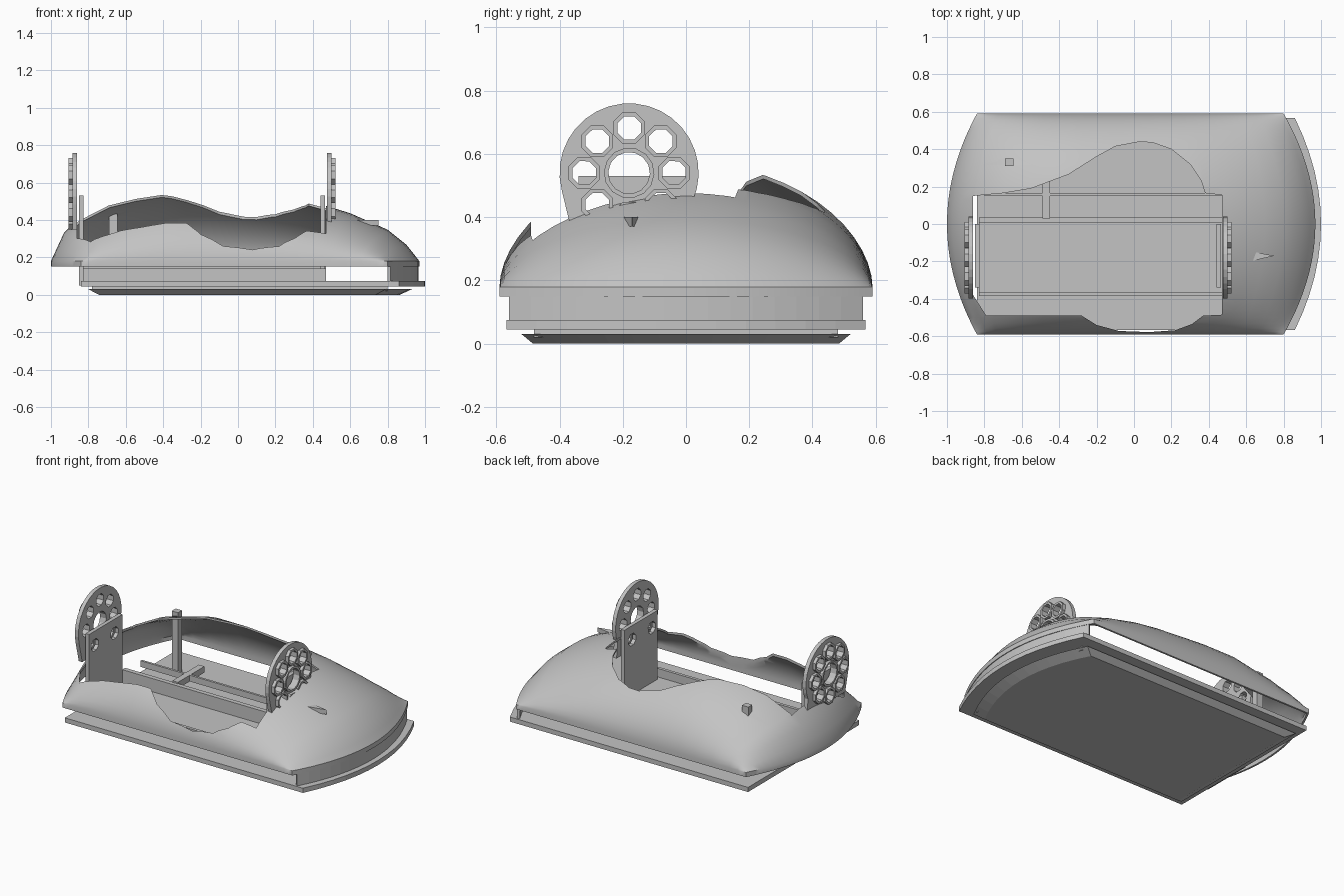
import bpy, bmesh, math

if "Cube" in bpy.data.objects:
    bpy.data.objects.remove(bpy.data.objects["Cube"])

grey = bpy.data.materials.new("light_grey_plastic")
grey.diffuse_color = (0.55, 0.55, 0.55, 1)
grey.use_nodes = True
grey.node_tree.nodes["Principled BSDF"].inputs["Base Color"].default_value = grey.diffuse_color


def make(name, bm):
    bmesh.ops.recalc_face_normals(bm, faces=bm.faces[:])
    me = bpy.data.meshes.new(name)
    bm.to_mesh(me)
    bm.free()
    me.materials.append(grey)
    ob = bpy.data.objects.new(name, me)
    bpy.context.collection.objects.link(ob)
    return ob


def prism(name, pts, lo, hi, axis="z", scale=1.0):
    """Extrude a polygon along z (points x,y) or x (points y,z); scale shrinks the low end."""
    bm = bmesh.new()
    put = (lambda a, b, h: (a, b, h)) if axis == "z" else (lambda a, b, h: (h, a, b))
    low = [bm.verts.new(put(a * scale, b * scale, lo)) for a, b in pts]
    top = [bm.verts.new(put(a, b, hi)) for a, b in pts]
    bm.faces.new(low)
    bm.faces.new(top)
    n = len(pts)
    for i in range(n):
        j = (i + 1) % n
        bm.faces.new((low[i], low[j], top[j], top[i]))
    return make(name, bm)


def box(name, x0, x1, y0, y1, z0, z1):
    return prism(name, [(x0, y0), (x1, y0), (x1, y1), (x0, y1)], z0, z1)


def circle(cy, cz, r, n, turn=0.0):
    return [(cy + r * math.cos(turn + math.tau * i / n), cz + r * math.sin(turn + math.tau * i / n))
            for i in range(n)]


def apply_mods(ob):
    bpy.ops.object.select_all(action="DESELECT")
    bpy.context.view_layer.objects.active = ob
    ob.select_set(True)
    for m in list(ob.modifiers):
        bpy.ops.object.modifier_apply(modifier=m.name)


def cut(ob, cutter):
    m = ob.modifiers.new("cut", "BOOLEAN")
    m.operation, m.solver, m.object = "DIFFERENCE", "EXACT", cutter
    apply_mods(ob)
    bpy.data.objects.remove(cutter)


# Domed shell: long profile times an elliptical cross section, with bowed ends
PROFILE = [(-1, 0), (-.93, .38), (-.86, .56), (-.7, .78), (-.42, .98), (-.2, .98), (0, .94),
           (.2, .89), (.38, .81), (.6, .64), (.8, .42), (.9, .22), (.97, 0)]


def height(x):
    for (a, p), (b, q) in zip(PROFILE, PROFILE[1:]):
        if x <= b:
            return p + (q - p) * max(0, x - a) / (b - a)
    return 0


bm = bmesh.new()
xs = sorted(set([p[0] for p in PROFILE] + [-.97, -.56, -.3, -.1, .1, .3, .5, .7, .85, .94]))
NY = 28
grid = []
for x in xs:
    row = []
    for j in range(NY + 1):
        s = math.sin(math.pi * (j / NY - .5))
        t = (x + 1) / 1.97
        left, right = -1 + .16 * s * s, .97 - .17 * s * s
        z = .18 + .4 * height(x) * max(0, 1 - s * s) ** .55
        row.append(bm.verts.new((left + t * (right - left), .59 * s, z)))
    grid.append(row)
for a, b in zip(grid, grid[1:]):
    for j in range(NY):
        bm.faces.new((a[j], b[j], b[j + 1], a[j + 1]))
# Straight lower rim of the shell
rim = [e for e in bm.edges if e.is_boundary]
new = bmesh.ops.extrude_edge_only(bm, edges=rim)["geom"]
for v in new:
    if isinstance(v, bmesh.types.BMVert):
        v.co.z = .15
shell = make("domed_shell", bm)
if shell.data.polygons[len(shell.data.polygons) // 3].normal.z < 0:
    shell.data.flip_normals()
m = shell.modifiers.new("wall", "SOLIDIFY")
m.thickness, m.offset = .012, -1
apply_mods(shell)

# Opening with finger scoops at front and back
opening = [(-.86, -.38), (-.79, -.49), (-.28, -.49), (-.2, -.54), (-.08, -.572), (.08, -.578),
           (.22, -.568), (.31, -.535), (.37, -.49), (.47, -.485), (.47, .155), (.38, .165),
           (.36, .23), (.3, .32), (.2, .40), (.1, .435), (.03, .44), (-.1, .415), (-.2, .36),
           (-.35, .265), (-.55, .19), (-.7, .165), (-.86, .15)]
cut(shell, prism("opening_cutter", opening, .1, 1))
cut(shell, box("peg_hole_cutter", -.685, -.655, .315, .345, .3, 1))
bpy.ops.object.shade_smooth_by_angle(angle=math.radians(35))


# Base layers
def outline(x0, x1, w, bow):
    arc = [(x1 - bow * (k / 6) ** 2, w * k / 6) for k in range(-6, 7)]
    return [(x0, -w)] + arc + [(x0, w)]


prism("bottom_plate", outline(-.80, .93, .52, .14), 0, .03, scale=.93)
prism("base_tray", outline(-.84, 1.0, .567, .14), .045, .075)
box("base_core", -.78, .8, -.48, .48, .02, .06)

# Curved skirt under the right end
outer = [(.965 - .15 * (k / 8) ** 2, .56 * k / 8) for k in range(-8, 9)]
prism("end_skirt", outer + [(x - .015, y * .985) for x, y in reversed(outer)], .07, .16)

# Roll trough
box("trough_front_wall", -.83, .47, -.385, -.365, .07, .14)
box("trough_back_wall", -.83, .47, .005, .035, .07, .17)
box("trough_floor", -.83, .47, -.37, .02, .07, .085)
box("inner_rail", -.8, .47, .15, .165, .14, .18)
box("support_post", -.69, -.645, .31, .35, .06, .47)
box("cross_bar", -.49, -.45, .03, .3, .14, .18)

# Round side supports, mirrored to both ends
CY, CZ = -.18, .54
spots = [(CY + .142 * math.cos(k * math.pi / 4), CZ + .142 * math.sin(k * math.pi / 4), .04)
         for k in range(8)]
arc = [(CY + .22 * math.cos(math.radians(a)), CZ + .22 * math.sin(math.radians(a)))
       for a in range(-25, 206, 11)]
disc_outline = arc + [(-.36, .35), (.03, .35)]


def span(side, a, b):
    return (a, b) if side == "left" else (-.385 - b, -.385 - a)


for side in ("left", "right"):
    disc = prism(side + "_disc", disc_outline, *span(side, -.885, -.86), axis="x")
    plate = prism(side + "_inner_plate", [(-.34, .05), (0, .05), (0, .53), (-.34, .53)],
                  *span(side, -.85, -.825), axis="x")
    for k, (y, z, r) in enumerate(spots + [(CY, CZ, .066)]):
        n = 8 if k < 8 else 14
        hole = circle(y, z, r, n, .39)
        wide = circle(y, z, r + .014, n, .39)
        cut(disc, prism("hole_cutter", hole, *span(side, -.95, -.855), axis="x"))
        if k in (5, 7):
            cut(plate, prism("plate_cutter", hole, *span(side, -.87, -.8), axis="x"))
        # Raised collar around each hole
        bm = bmesh.new()
        x0, x1 = span(side, -.905, -.862)
        rings = [[bm.verts.new((x, p, q)) for p, q in loop]
                 for x, loop in ((x0, wide), (x1, wide), (x1, hole), (x0, hole))]
        for a, b in zip(rings, rings[1:] + rings[:1]):
            for i in range(n):
                j = (i + 1) % n
                bm.faces.new((a[i], a[j], b[j], b[i]))
        make(side + "_hole_collar", bm)

# Pointed braces beside the right support
for y, tip in ((-.17, .75), (-.075, .65)):
    prism("pointed_brace", [(.5, y - .02), (.62, y - .03), (tip, y), (.62, y + .025), (.5, y + .02)],
          .37, .40)
